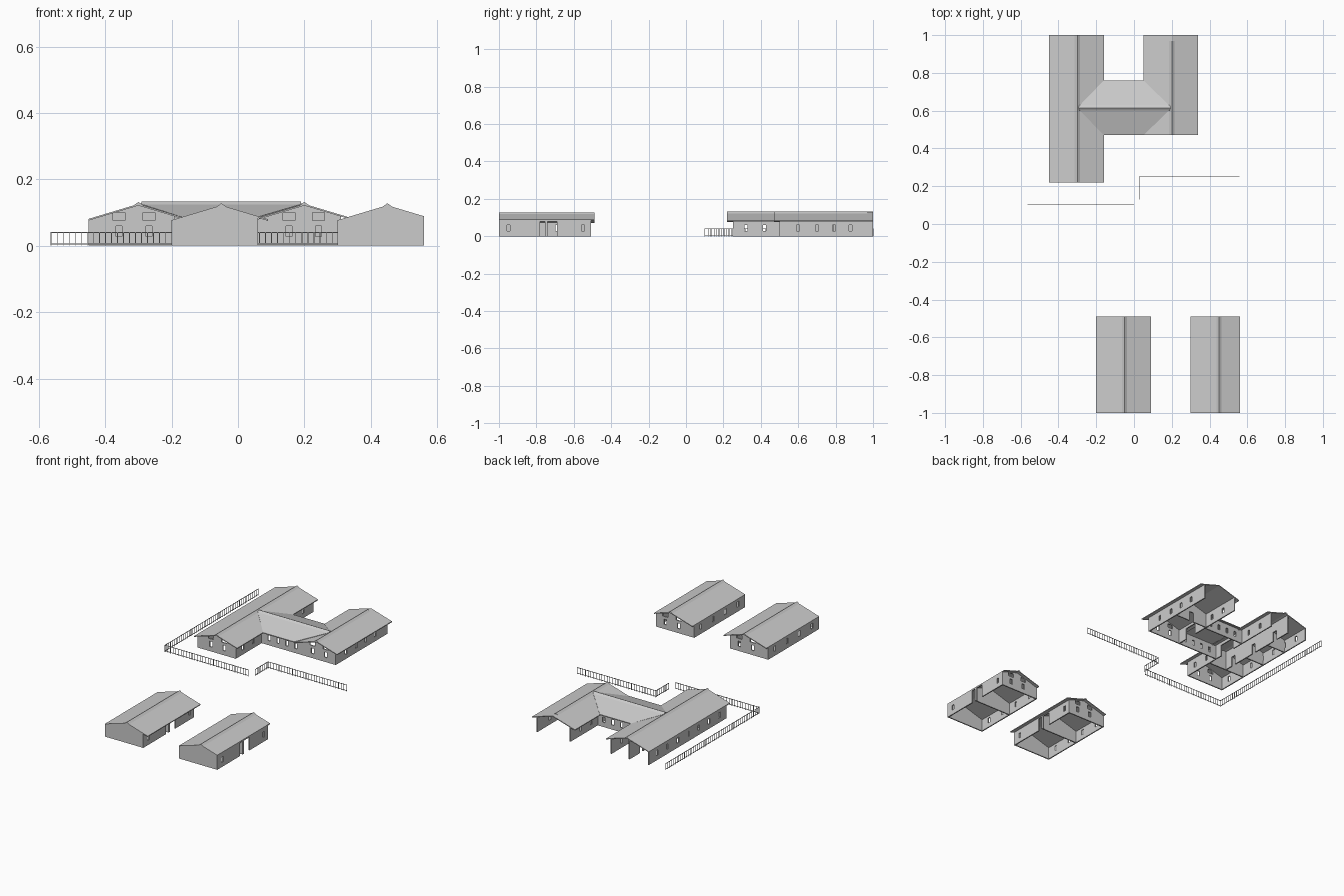
import bpy, bmesh
from mathutils import Vector

if "Cube" in bpy.data.objects:
    bpy.data.objects.remove(bpy.data.objects["Cube"])

T = 0.007  # wall thickness
SLOPE = 0.3


def prism(bm, pts, offset):
    """Extrude a polygon by an offset vector into a closed solid."""
    off = Vector(offset)
    a = [bm.verts.new(p) for p in pts]
    b = [bm.verts.new(Vector(p) + off) for p in pts]
    bm.faces.new(a)
    bm.faces.new(b[::-1])
    n = len(a)
    for i in range(n):
        j = (i + 1) % n
        bm.faces.new((a[j], a[i], b[i], b[j]))


def finish(bm, name):
    bmesh.ops.recalc_face_normals(bm, faces=bm.faces)
    me = bpy.data.meshes.new(name)
    bm.to_mesh(me)
    bm.free()
    ob = bpy.data.objects.new(name, me)
    bpy.context.collection.objects.link(ob)
    return ob


def wall(name, axis, pos, u0, u1, top, holes=(), ridge=None):
    """Wall along 'x' or 'y'; holes are (ua, ub, za, zb); top(u) gives height."""
    bm = bmesh.new()
    cuts = {u0, u1}
    for h in holes:
        cuts |= {h[0], h[1]}
    if ridge is not None:
        cuts.add(ridge)
    cuts = sorted(c for c in cuts if u0 <= c <= u1)

    def at(u, z):
        return (u, pos, z) if axis == 'x' else (pos, u, z)
    off = (0, T, 0) if axis == 'x' else (T, 0, 0)
    for a, b in zip(cuts, cuts[1:]):
        m = (a + b) / 2
        lows = (0, 0)
        for h in sorted((h for h in holes if h[0] < m < h[1]), key=lambda h: h[2]):
            if h[2] > lows[0]:
                prism(bm, [at(a, lows[0]), at(b, lows[0]), at(b, h[2]), at(a, h[2])], off)
            lows = (h[3], h[3])
        prism(bm, [at(a, lows[0]), at(b, lows[1]), at(b, top(b)), at(a, top(a))], off)
    return finish(bm, name)


def gable_roof(name, x0, x1, xr, y0, y1, zr, cap_end):
    """Two thin slopes plus a ridge cap."""
    bm = bmesh.new()
    L = y1 - y0
    t = 0.005
    for xe in (x0, x1):
        ze = zr - SLOPE * abs(xe - xr)
        prism(bm, [(xe, y0, ze), (xr, y0, zr), (xr, y0, zr - t), (xe, y0, ze - t)], (0, L, 0))
    finish(bm, name + "_roof")
    bm = bmesh.new()
    prism(bm, [(xr - .014, y0, zr - .004), (xr, y0, zr + .006), (xr + .014, y0, zr - .004)],
          (0, cap_end - y0, 0))
    finish(bm, name + "_ridge_cap")


def windows(centres, z0=.028, z1=.06, w=.016):
    return [(c - w / 2, c + w / 2, z0, z1) for c in centres]


def gable_holes(xr):
    """Two small windows with a wider vent over each."""
    out = []
    for s in (-1, 1):
        c = xr + s * .045
        out += [(c - .009, c + .009, .028, .06), (c - .018, c + .018, .076, .1)]
    return out


def roof_height(xr, zr):
    return lambda x: zr - .004 - SLOPE * abs(x - xr)


# Two front blocks
for name, x0, x1, xr, wx in (("front_left_block", -.2, .09, -.05, .06),
                             ("front_right_block", .3, .56, .45, .56)):
    zr = .122
    h = roof_height(xr, zr)
    gable_roof(name, x0, x1, xr, -1, -.49, zr, -.49)
    wall(name + "_front_gable", 'x', -1, x0, wx, h, ridge=xr)
    wall(name + "_back_gable", 'x', -.515, x0, wx, h, gable_holes(xr), xr)
    wall(name + "_partition", 'x', -.755, x0, wx, h, ridge=xr)
    wall(name + "_left_wall", 'y', x0, -1, -.51, lambda u: h(x0),
         windows((-.93, -.81, -.69, -.57)))
    wall(name + "_right_wall", 'y', wx - T, -1, -.51, lambda u: h(wx),
         windows((-.95, -.55)) + [(-.78, -.75, 0, .08), (-.74, -.69, 0, .08)])

# Long rear left block, open at its back end
h = roof_height(-.3, .126)
gable_roof("rear_left_block", -.45, -.16, -.3, .22, 1, .126, 1)
wall("rear_left_front_gable", 'x', .25, -.45, -.19, h, gable_holes(-.313), -.3)
wall("rear_left_outer_wall", 'y', -.45, .25, 1, lambda u: h(-.45),
     windows([.32 + .1 * i for i in range(7)]))
wall("rear_left_inner_wall", 'y', -.19 - T, .25, 1, lambda u: h(-.19),
     windows((.32, .42, .8, .9)) + [(.55, .66, 0, .07)])
wall("rear_left_corridor_wall", 'y', -.32, .44, 1, lambda u: h(-.32),
     [(.5, .53, 0, .06), (.68, .71, 0, .06), (.87, .9, 0, .06)])
for i, y in enumerate((.44, .62, .81)):
    wall(f"rear_left_partition_{i + 1}", 'x', y, -.45, -.32 if i else -.19, h, ridge=-.3)

# Rear right block, open at its back end
h = roof_height(.2, .126)
gable_roof("rear_right_block", .05, .34, .2, .47, 1, .126, .97)
wall("rear_right_front_gable", 'x', .5, .08, .31, h, gable_holes(.198), .2)
wall("rear_right_outer_wall", 'y', .31 - T, .5, 1, lambda u: h(.31),
     windows((.6, .7, .79, .88)))
wall("rear_right_inner_wall", 'y', .08, .5, 1, lambda u: h(.08),
     windows((.8, .9)) + [(.57, .65, 0, .07)])
wall("rear_right_partition", 'x', .74, .08, .31, h, [(.18, .21, 0, .06)], .2)

# Connecting wing between the rear blocks, roof running into both slopes
bm = bmesh.new()
for ye in (.47, .76):
    prism(bm, [(-.3, .615, .128), (.2, .615, .128), (.05, ye, .084), (-.16, ye, .084)],
          (0, 0, -.005))
finish(bm, "connecting_roof")
bm = bmesh.new()
prism(bm, [(-.29, .601, .124), (-.29, .615, .133), (-.29, .629, .124)], (.48, 0, 0))
finish(bm, "connecting_ridge_cap")
for name, y in (("front", .5), ("back", .73)):
    wall(f"connecting_{name}_wall", 'x', y, -.19, .08, lambda u: .085,
         windows((-.14, -.08, -.02, .04)))


# Picket fence runs
def fence(name, p, q):
    bm = bmesh.new()
    p, q = Vector(p), Vector(q)
    d = q - p
    n = max(1, round(d.length / .018))
    u = d.normalized()
    off = Vector((-u.y, u.x, 0)) * .002
    up = Vector((0, 0, 1))
    for z in (.004, .038):
        prism(bm, [p + up * z, q + up * z, q + up * (z + .003), p + up * (z + .003)], off)
    for i in range(n + 1):
        c = p + d * i / n
        a, b = c - u * .0012, c + u * .0012
        prism(bm, [a, b, b + up * .042, a + up * .042], off)
    finish(bm, name)


fence("fence_side", (-.563, .1, 0), (-.563, 1, 0))
fence("fence_front", (-.563, .1, 0), (0, .1, 0))
fence("fence_return", (.028, .13, 0), (.028, .25, 0))
fence("fence_right", (.028, .25, 0), (.558, .25, 0))
